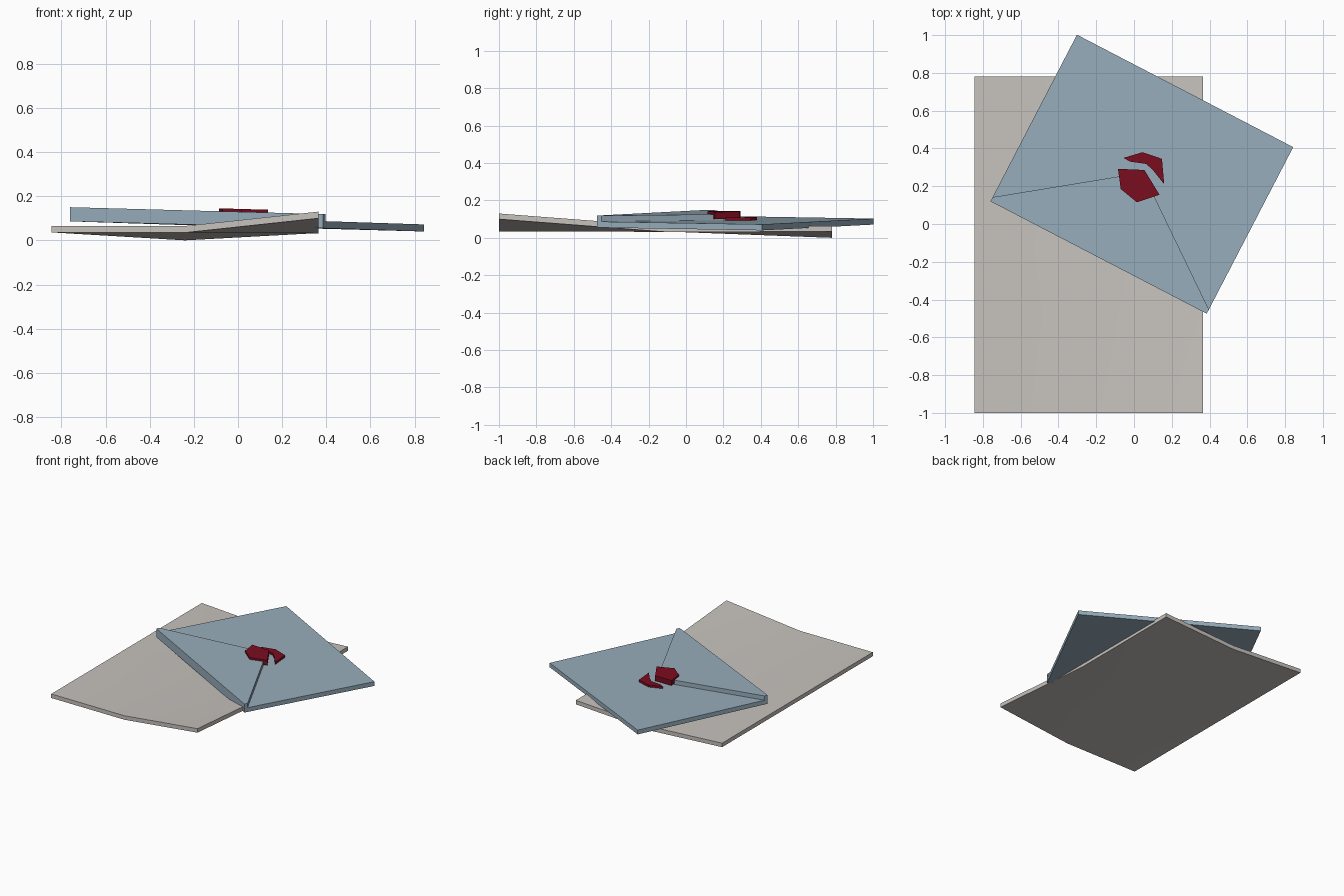
import bpy, bmesh
from mathutils import Vector

if "Cube" in bpy.data.objects:
    bpy.data.objects.remove(bpy.data.objects["Cube"])


def material(name, rgb):
    m = bpy.data.materials.new(name)
    m.diffuse_color = (*rgb, 1)
    m.use_nodes = True
    m.node_tree.nodes["Principled BSDF"].inputs["Base Color"].default_value = m.diffuse_color
    return m


PAPER = material("warm grey paper", (0.57, 0.54, 0.51))
BLUE = material("dusty blue", (0.31, 0.42, 0.50))
RED = material("dark red wax", (0.20, 0.004, 0.014))

# Envelope plane: corner, long edge and short edge directions
A = Vector((-0.76, 0.12))
U = Vector((1.145, -0.595))
V = Vector((0.458, 0.882))


def uv(u, v):
    return A + U * u + V * v


def tilt(p):
    """Height of the envelope underside below point p."""
    d = p - A
    return 0.086 - 0.031 * d.dot(U) / U.length_squared - 0.015 * d.dot(V) / V.length_squared


def finish(name, bm, mat):
    bmesh.ops.recalc_face_normals(bm, faces=bm.faces)
    me = bpy.data.meshes.new(name)
    bm.to_mesh(me)
    bm.free()
    me.materials.append(mat)
    ob = bpy.data.objects.new(name, me)
    bpy.context.collection.objects.link(ob)
    return ob


def slab(name, outline, low, high, mat):
    """Prism lying parallel to the tilted envelope."""
    bm = bmesh.new()
    pts = [Vector(p) for p in outline]
    rings = [[bm.verts.new((p.x, p.y, tilt(p) + h)) for p in pts] for h in (low, high)]
    for ring in rings:
        bm.faces.new(ring)
    n = len(pts)
    for i in range(n):
        j = (i + 1) % n
        bm.faces.new((rings[0][i], rings[0][j], rings[1][j], rings[1][i]))
    bmesh.ops.triangulate(bm, faces=[f for f in bm.faces if len(f.verts) > 4])
    return finish(name, bm, mat)


# Gently creased letter sheet: underside heights by row, front to back
heights = [(0.036, 0.035, 0.10), (0.036, 0.034, 0.032), (0.036, 0.0, 0.033)]
xs, ys, T = (-0.845, -0.24, 0.365), (-1.0, -0.11, 0.78), 0.03
bm = bmesh.new()
grid = [[bm.verts.new((x, y, z)) for x, z in zip(xs, row)] for y, row in zip(ys, heights)]
faces = [bm.faces.new((grid[r][c], grid[r][c + 1], grid[r + 1][c + 1], grid[r + 1][c]))
         for r in range(2) for c in range(2)]
top = bmesh.ops.extrude_face_region(bm, geom=faces, use_keep_orig=True)
for v in top["geom"]:
    if isinstance(v, bmesh.types.BMVert):
        v.co.z += T
sheet = finish("letter_sheet", bm, PAPER)
bpy.context.view_layer.objects.active = sheet
sheet.select_set(True)
bpy.ops.object.shade_smooth_by_angle(angle=0.5)

# Envelope body and triangular flap folded over its long edge
slab("envelope_body", [uv(0, 0), uv(1, 0), uv(1, 1), uv(0, 1)], 0, 0.032, BLUE)
slab("envelope_flap", [uv(0, 0), uv(1, 0), uv(1, 0.025), uv(0.5, 0.51), uv(0, 0.025)],
     0.0315, 0.064, BLUE)

# Broken wax seal: main piece on the flap tip, shard on the body
slab("seal_main", [(-0.085, 0.292), (0.055, 0.286), (0.135, 0.155), (0.015, 0.115),
                   (-0.07, 0.185)], 0.04, 0.078, RED)
slab("seal_shard", [(-0.055, 0.35), (0.045, 0.38), (0.148, 0.345), (0.16, 0.21),
                    (0.10, 0.285), (0.065, 0.318), (-0.02, 0.33)], 0.031, 0.048, RED)
